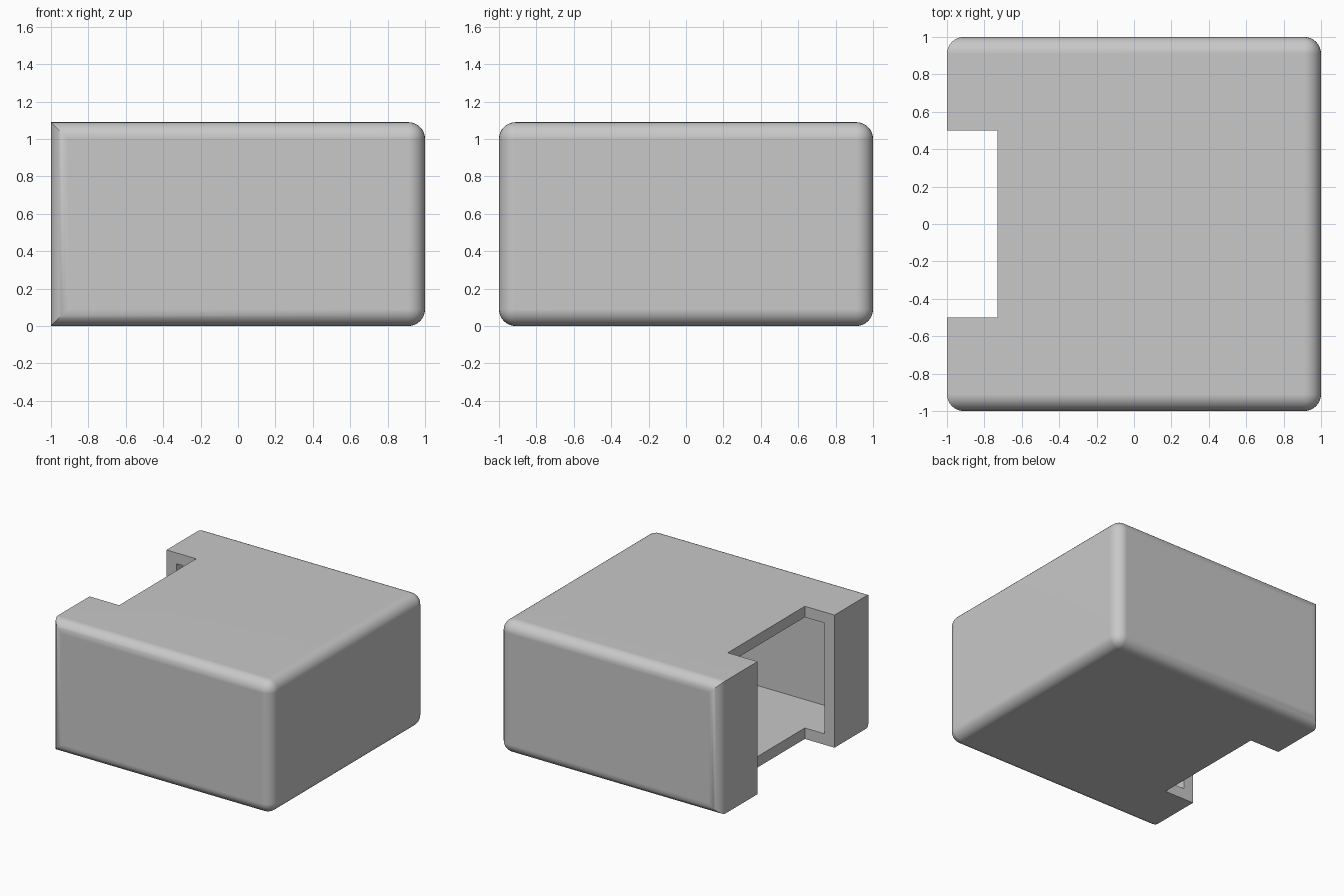
import bpy
import bmesh
from math import radians
from mathutils import Vector

HEIGHT = 1.09
WALL = 0.09          # wall thickness and outer rounding radius
NOTCH_X = -0.73      # depth of the side opening
NOTCH_Y = 0.5        # half width of the side opening

default_cube = bpy.data.objects.get("Cube")
if default_cube:
    bpy.data.objects.remove(default_cube, do_unlink=True)


def make_box(name, low, high):
    """Axis-aligned box between two corners."""
    low, high = Vector(low), Vector(high)
    bm = bmesh.new()
    bmesh.ops.create_cube(bm, size=1)
    for v in bm.verts:
        v.co = Vector([(low[i] + high[i]) / 2 + v.co[i] * (high[i] - low[i]) for i in range(3)])
    mesh = bpy.data.meshes.new(name)
    bm.to_mesh(mesh)
    bm.free()
    obj = bpy.data.objects.new(name, mesh)
    bpy.context.collection.objects.link(obj)
    return obj


def apply_modifier(obj, name):
    bpy.ops.object.modifier_apply(modifier=name)


# Outer shell, rounded except along the top and bottom of the open side
shell = make_box("housing_shell", (-1, -1, 0), (1, 1, HEIGHT))
bm = bmesh.new()
bm.from_mesh(shell.data)
rounded = []
for e in bm.edges:
    a, b = (v.co for v in e.verts)
    open_side_rim = a.x < 0 and b.x < 0 and abs(a.z - b.z) < 0.01
    if not open_side_rim:
        rounded.append(e)
bmesh.ops.bevel(bm, geom=rounded, offset=WALL, offset_type='OFFSET',
                segments=8, profile=0.5, affect='EDGES', clamp_overlap=True)
bmesh.ops.recalc_face_normals(bm, faces=bm.faces)
bm.to_mesh(shell.data)
bm.free()

# Hollow inside and side notch
inner = 1 - WALL
cutters = [
    make_box("cavity_cutter", (-inner, -inner, WALL), (inner, inner, HEIGHT - WALL)),
    make_box("notch_cutter", (-1.2, -NOTCH_Y, -0.2), (NOTCH_X, NOTCH_Y, HEIGHT + 0.2)),
]
bpy.ops.object.select_all(action='DESELECT')
shell.select_set(True)
bpy.context.view_layer.objects.active = shell
for cutter in cutters:
    cutter.hide_render = True
    cut = shell.modifiers.new(cutter.name, 'BOOLEAN')
    cut.operation = 'DIFFERENCE'
    cut.solver = 'EXACT'
    cut.object = cutter
    apply_modifier(shell, cut.name)
    bpy.data.objects.remove(cutter, do_unlink=True)

# Plain grey material
grey = bpy.data.materials.new("plain_grey")
grey.use_nodes = True
colour = (0.58, 0.58, 0.58, 1)
grey.diffuse_color = colour
grey.node_tree.nodes["Principled BSDF"].inputs["Base Color"].default_value = colour
shell.data.materials.clear()
shell.data.materials.append(grey)

# Smooth rounding with flat faces kept even
bpy.ops.object.shade_smooth_by_angle(angle=radians(30))
weighted = shell.modifiers.new("even_faces", 'WEIGHTED_NORMAL')
weighted.keep_sharp = True
